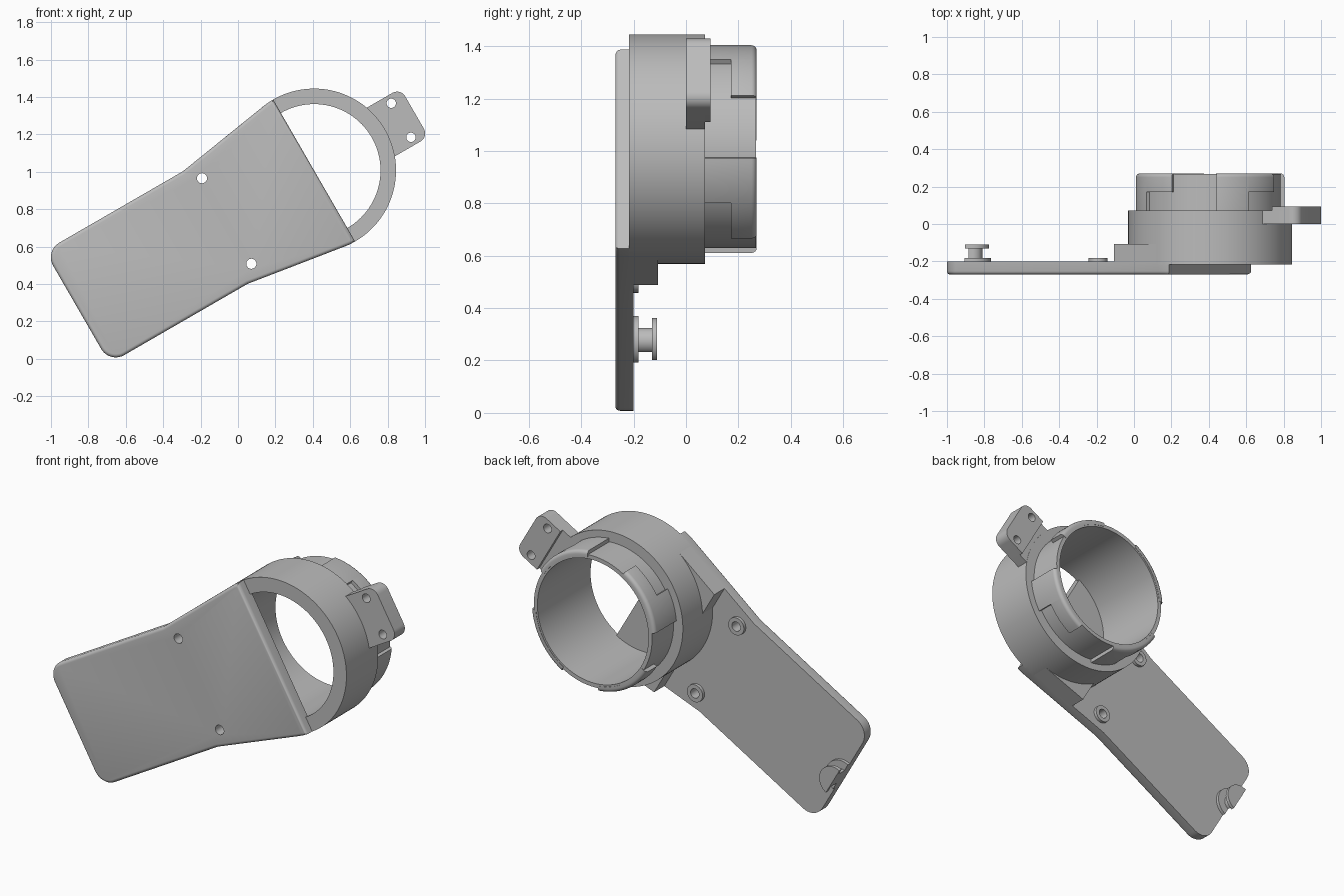
import bpy, bmesh
from math import sin, cos, radians, pi
from mathutils import Matrix

if "Cube" in bpy.data.objects:
    bpy.data.objects.remove(bpy.data.objects["Cube"], do_unlink=True)

grey = bpy.data.materials.new("matte_grey")
grey.use_nodes = True
grey.diffuse_color = (0.5, 0.5, 0.5, 1)
grey.node_tree.nodes["Principled BSDF"].inputs["Base Color"].default_value = (0.5, 0.5, 0.5, 1)

# Local frame: origin at the ring centre, u along the arm, v across it, depth along y
FRAME = Matrix.Translation((0.407, 0, 1.007)) @ Matrix.Rotation(radians(-30), 4, 'Y')


def finish(name, bm):
    bmesh.ops.recalc_face_normals(bm, faces=bm.faces)
    bm.transform(FRAME)
    mesh = bpy.data.meshes.new(name)
    bm.to_mesh(mesh)
    bm.free()
    mesh.materials.append(grey)
    ob = bpy.data.objects.new(name, mesh)
    bpy.context.collection.objects.link(ob)
    return ob


def smooth(ob):
    bpy.ops.object.select_all(action='DESELECT')
    bpy.context.view_layer.objects.active = ob
    ob.select_set(True)
    bpy.ops.object.shade_smooth_by_angle(angle=radians(35))


def prism(name, outline, y0, y1, fillet=0):
    """Extrude a (u, v) outline along y, optionally rounding the front rim."""
    bm = bmesh.new()
    front = bm.faces.new([bm.verts.new((u, y0, v)) for u, v in outline])
    rim = list(front.edges)
    out = bmesh.ops.extrude_face_region(bm, geom=[front], use_keep_orig=True)
    moved = [g for g in out["geom"] if isinstance(g, bmesh.types.BMVert)]
    bmesh.ops.translate(bm, verts=moved, vec=(0, y1 - y0, 0))
    bmesh.ops.recalc_face_normals(bm, faces=bm.faces)
    if fillet:
        bmesh.ops.bevel(bm, geom=rim, offset=fillet, segments=4, profile=0.5, affect='EDGES')
    return finish(name, bm)


def lathe(name, profile, a0=0, a1=360, steps=128):
    """Sweep a closed (radius, y) profile around the ring axis."""
    bm = bmesh.new()
    full = a1 - a0 == 360
    rows = []
    for i in range(steps if full else steps + 1):
        a = radians(a0 + (a1 - a0) * i / steps)
        rows.append([bm.verts.new((r * cos(a), y, r * sin(a))) for r, y in profile])
    n = len(profile)
    for i in range(steps):
        p, q = rows[i], rows[(i + 1) % len(rows)]
        for k in range(n):
            bm.faces.new((p[k], p[(k + 1) % n], q[(k + 1) % n], q[k]))
    if not full:
        bm.faces.new(rows[0])
        bm.faces.new(rows[-1])
    return finish(name, bm)


def arc(u, v, r, a0, a1, steps=10):
    angles = [radians(a0 + (a1 - a0) * i / steps) for i in range(steps + 1)]
    return [(u + r * cos(a), v + r * sin(a)) for a in angles]


def circle(u, v, r):
    return arc(u, v, r, 0, 360, 32)[:-1]


def drill(ob, holes, r):
    """Cut round holes straight through along y."""
    for u, v in holes:
        cutter = prism("hole_cutter", circle(u, v, r), -0.5, 0.5)
        cutter.hide_render = True
        mod = ob.modifiers.new("hole", 'BOOLEAN')
        mod.operation, mod.solver, mod.object = 'DIFFERENCE', 'EXACT', cutter
        bpy.context.view_layer.objects.active = ob
        bpy.ops.object.modifier_apply(modifier=mod.name)
        bpy.data.objects.remove(cutter, do_unlink=True)


parts = []

# Arm plate: rounded far end, flaring out to the ring's width
END = -1.463
half = [(0, 0.438), (-0.035, 0.437), (-0.07, 0.432), (-0.61, 0.347)]
half += arc(END + 0.09, 0.257, 0.09, 90, 180)
plate = prism("arm_plate", half + [(u, -v) for u, v in reversed(half)], -0.27, -0.2, 0.018)
screw_holes = [(-0.54, 0.264), (-0.54, -0.264)]
drill(plate, screw_holes, 0.027)
parts.append(plate)

# Bosses behind the screw holes
for u, v in screw_holes:
    boss = prism("screw_boss", circle(u, v, 0.05), -0.205, -0.182)
    drill(boss, [(u, v)], 0.027)
    parts.append(boss)

# Gussets between the ring and the plate
for s in (1, -1):
    corner = [(-0.37, 0.22), (-0.37, 0.385), (-0.07, 0.432), (-0.06, 0.4), (-0.2, 0.345), (-0.3, 0.25)]
    parts.append(prism("gusset", [(u, v * s) for u, v in corner], -0.21, -0.107))

# Half spool at the end of the arm
for name, r, y0, y1 in (("spool_base", 0.095, -0.205, -0.182),
                        ("spool_neck", 0.049, -0.19, -0.125),
                        ("spool_cap", 0.086, -0.13, -0.11)):
    parts.append(prism(name, arc(END, 0, r, -90, 90, 24), y0, y1))

# Main ring with its thinner collar
parts.append(lathe("ring_and_collar", [
    (0.355, -0.217), (0.438, -0.217), (0.438, 0.073), (0.378, 0.073),
    (0.378, 0.268), (0.355, 0.268)]))


# Four bayonet lugs: a full-height post with a hook beside it
def lug_profile(y0):
    rim = [(0.378 + 0.02 * cos(a), 0.25 + 0.02 * sin(a)) for a in (i * pi / 8 for i in range(5))]
    return [(0.365, y0), (0.398, y0)] + rim + [(0.365, 0.27)]


for quarter in range(0, 360, 90):
    parts.append(lathe("lug_hook", lug_profile(0.172), quarter + 1, quarter + 29, 12))
    parts.append(lathe("lug_post", lug_profile(0.06), quarter + 29, quarter + 55, 12))

# Side ear with a raised outer pad and two holes
ear_end = arc(0.57, -0.1, 0.05, -90, 0) + arc(0.57, 0.1, 0.05, 0, 90)
for name, inner, y0, y1 in (("ear", 0.385, 0.0, 0.072), ("ear_pad", 0.468, 0.072, 0.094)):
    ear = prism(name, [(inner, 0.15), (inner, -0.15)] + ear_end, y0, y1)
    drill(ear, [(0.537, 0.105), (0.537, -0.105)], 0.025)
    parts.append(ear)

for ob in parts:
    smooth(ob)
